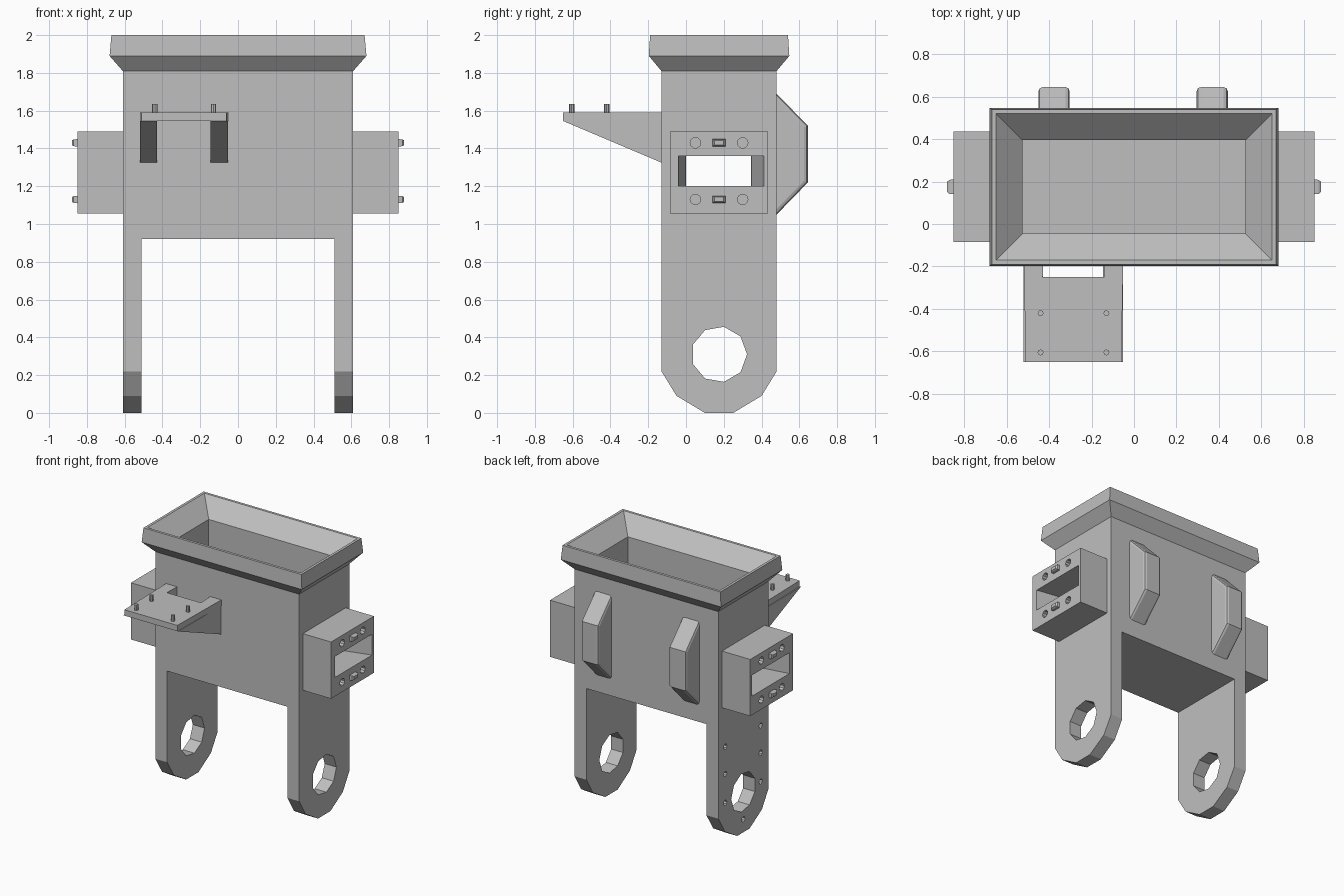
import bpy, bmesh
from math import cos, sin, pi

cube = bpy.data.objects.get("Cube")
if cube:
    bpy.data.objects.remove(cube, do_unlink=True)

GREY = (0.52, 0.52, 0.52, 1)
grey = bpy.data.materials.new("plain grey")
grey.use_nodes = True
grey.diffuse_color = GREY
grey.node_tree.nodes["Principled BSDF"].inputs["Base Color"].default_value = GREY

MID = 0.175  # depth centre of the main body


def loft(name, rings):
    """Closed solid through matching rings of points."""
    bm = bmesh.new()
    loops = [[bm.verts.new(p) for p in ring] for ring in rings]
    n = len(loops[0])
    for a, b in zip(loops, loops[1:]):
        for i in range(n):
            j = (i + 1) % n
            bm.faces.new((a[i], a[j], b[j], b[i]))
    bm.faces.new(loops[0])
    bm.faces.new(loops[-1])
    bmesh.ops.recalc_face_normals(bm, faces=bm.faces)
    mesh = bpy.data.meshes.new(name)
    bm.to_mesh(mesh)
    bm.free()
    mesh.materials.append(grey)
    ob = bpy.data.objects.new(name, mesh)
    bpy.context.collection.objects.link(ob)
    return ob


def side_prism(name, profile, x0, x1):
    """Extrude a (y, z) profile along x."""
    return loft(name, [[(x, y, z) for y, z in profile] for x in (x0, x1)])


def top_prism(name, profile, z0, z1):
    """Extrude an (x, y) profile along z."""
    return loft(name, [[(x, y, z) for x, y in profile] for z in (z0, z1)])


def rect(a0, a1, b0, b1):
    return [(a0, b0), (a1, b0), (a1, b1), (a0, b1)]


def circle(a, b, r, n):
    return [(a + r * cos(2 * pi * i / n), b + r * sin(2 * pi * i / n)) for i in range(n)]


def apply(ob, mod):
    bpy.context.view_layer.objects.active = ob
    bpy.ops.object.modifier_apply(modifier=mod.name)


def cut(ob, cutter):
    cutter.hide_render = True
    mod = ob.modifiers.new("cut", "BOOLEAN")
    mod.operation, mod.solver, mod.object = "DIFFERENCE", "EXACT", cutter
    apply(ob, mod)
    bpy.data.objects.remove(cutter, do_unlink=True)


# Hopper: outer wall, flared rim, sloped mouth and hollow inside
steps = [(0.61, 0.305, 0.92), (0.61, 0.305, 1.81), (0.68, 0.372, 1.89),
         (0.67, 0.365, 2.0), (0.65, 0.345, 2.0), (0.525, 0.22, 1.88),
         (0.525, 0.22, 1.0)]
hopper = loft("hopper", [[(x, y, z) for x, y in rect(-hx, hx, MID - hy, MID + hy)]
                         for hx, hy, z in steps])
cut(hopper, side_prism("window_cutter", rect(0, 0.345, 1.2, 1.36), -0.8, 0.8))

# Legs and side boxes
half = [(-0.13, 0.92), (-0.13, 0.22), (-0.05, 0.09), (0.1, 0)]
leg_profile = half + [(2 * MID - y, z) for y, z in reversed(half)]

for s, side in ((1, "left"), (-1, "right")):
    leg = side_prism(side + "_leg", leg_profile, s * 0.51, s * 0.61)
    cut(leg, side_prism("axle_cutter", circle(MID, 0.31, 0.148, 9), s * 0.4, s * 0.7))
    if s < 0:  # shallow fixing holes on the outer face of this leg
        spots = [(y, z) for y in (-0.035, 0.395) for z in (0.31, 0.53, 0.74)]
        for y, z in spots + [(MID, 0.1)]:
            cut(leg, side_prism("hole_cutter", circle(y, z, 0.02, 8), -0.58, -0.65))

    box = side_prism(side + "_box", rect(-0.085, 0.435, 1.055, 1.49), s * 0.61, s * 0.85)
    cut(box, loft("pocket_cutter", [
        [(s * x, y, z) for y, z in rect(y0, y1, 1.2, 1.36)]
        for x, y0, y1 in ((0.6, 0, 0.345), (0.86, -0.042, 0.415))]))
    for z, row in ((1.13, "lower"), (1.43, "upper")):
        for y in (0.05, 0.3):
            cut(box, side_prism("screw_cutter", circle(y, z, 0.028, 10), s * 0.81, s * 0.9))
        # Small tapered latch between the screw holes
        loft(f"{side}_{row}_latch", [
            [(s * x, y, zz) for y, zz in rect(MID - w, MID + w, z - h, z + h)]
            for x, w, h in ((0.84, 0.035, 0.02), (0.87, 0.033, 0.018), (0.88, 0.024, 0.012))])

# Back lugs with softened outer corners
lug_profile = [(0.48, 1.69), (0.645, 1.52), (0.645, 1.22), (0.48, 1.05)]
for name, x0 in (("right_back_lug", -0.45), ("left_back_lug", 0.295)):
    lug = side_prism(name, lug_profile, x0, x0 + 0.147)
    bm = bmesh.new()
    bm.from_mesh(lug.data)
    edges = [e for e in bm.edges if abs(e.verts[0].co.x - e.verts[1].co.x) < 0.001
             and max(v.co.y for v in e.verts) > 0.6]
    bmesh.ops.bevel(bm, geom=edges, offset=0.02, segments=2, profile=0.5, affect="EDGES")
    bm.to_mesh(lug.data)
    bm.free()

# Front shelf: notched plate, two gussets and four pins
top_prism("shelf_plate", [(-0.51, -0.65), (-0.06, -0.65), (-0.05, -0.13), (-0.145, -0.13),
                          (-0.14, -0.25), (-0.43, -0.25), (-0.425, -0.13), (-0.52, -0.13)],
          1.545, 1.59)
gusset = [(-0.13, 1.545), (-0.65, 1.545), (-0.13, 1.325)]
side_prism("right_gusset", gusset, -0.52, -0.428)
side_prism("left_gusset", gusset, -0.145, -0.052)
for i, x in enumerate((-0.44, -0.13)):
    for j, y in enumerate((-0.42, -0.605)):
        top_prism(f"shelf_pin_{i}{j}", circle(x, y, 0.014, 8), 1.58, 1.635)
